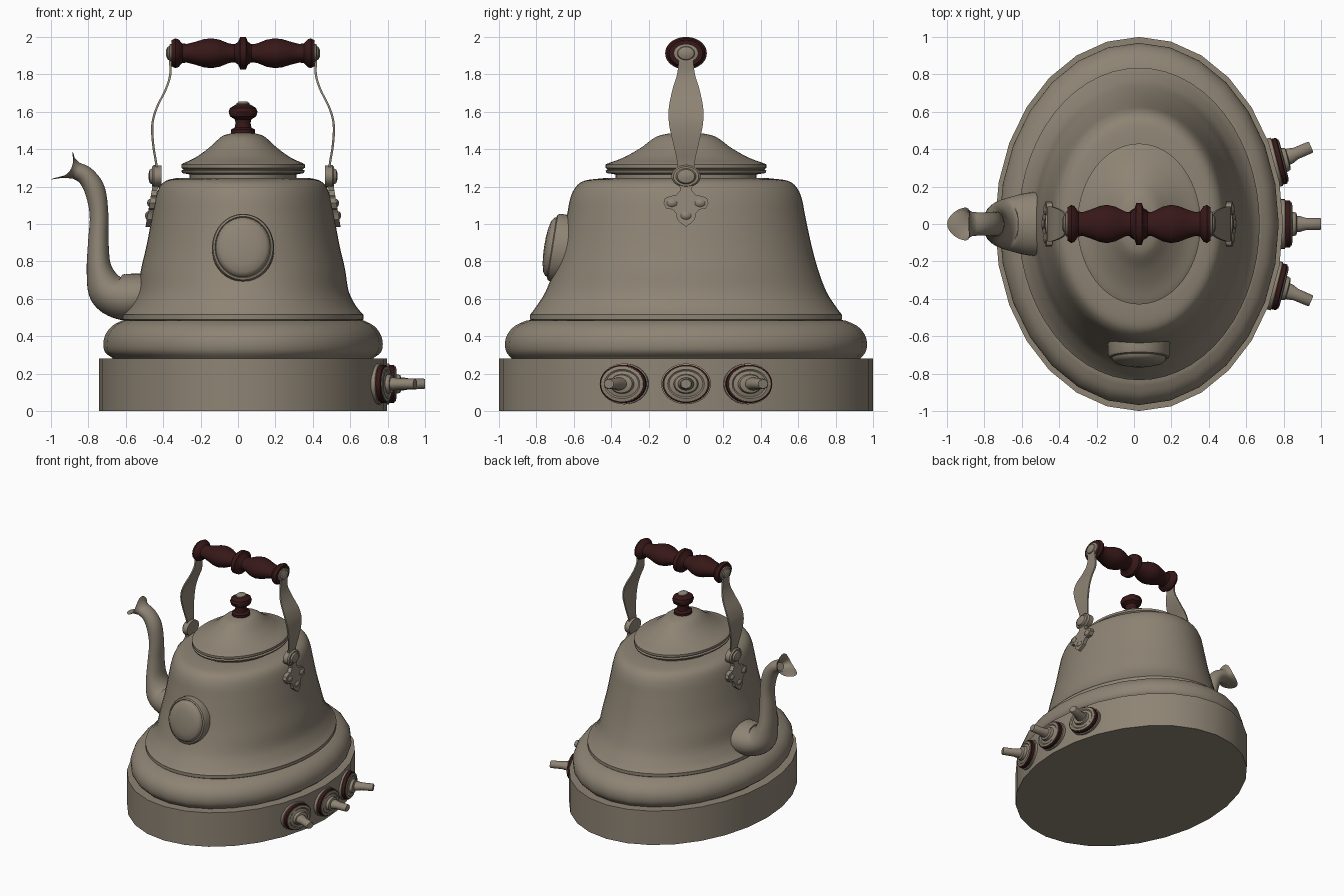
import bpy, bmesh, math
from mathutils import Matrix, Vector

CX = 0.027  # x of the kettle's axis


def material(name, rgb):
    m = bpy.data.materials.new(name)
    m.diffuse_color = (*rgb, 1)
    return m


METAL = material("warm_grey_metal", (0.27, 0.23, 0.175))
WOOD = material("dark_red_wood", (0.038, 0.009, 0.009))


def finish(name, bm, mat, angle=38):
    bmesh.ops.recalc_face_normals(bm, faces=bm.faces)
    me = bpy.data.meshes.new(name)
    bm.to_mesh(me)
    bm.free()
    me.materials.append(mat)
    me.shade_smooth()
    me.set_sharp_from_angle(angle=math.radians(angle))
    ob = bpy.data.objects.new(name, me)
    bpy.context.collection.objects.link(ob)
    return ob


def loft(name, rings, mat, angle=38):
    """Skin a list of closed point rings, capping both ends."""
    bm = bmesh.new()
    vr = [[bm.verts.new(p) for p in r] for r in rings]
    n = len(rings[0])
    for a, b in zip(vr, vr[1:]):
        for i in range(n):
            j = (i + 1) % n
            bm.faces.new((a[i], a[j], b[j], b[i]))
    bm.faces.new(vr[0])
    bm.faces.new(vr[-1])
    return finish(name, bm, mat, angle)


def lathe(name, profile, mat, mtx=Matrix.Translation((CX, 0, 0)), n=56, angle=38):
    """Elliptical turning: profile holds (x radius, y radius, height)."""
    ts = [2 * math.pi * i / n for i in range(n)]
    return loft(name, [[mtx @ Vector((a * math.cos(t), b * math.sin(t), h)) for t in ts]
                       for a, b, h in profile], mat, angle)


def spline(pts, k=5):
    """Catmull-Rom smoothing of tuples of any size."""
    out = []
    for i in range(len(pts) - 1):
        p0, p1, p2, p3 = pts[max(i - 1, 0)], pts[i], pts[i + 1], pts[min(i + 2, len(pts) - 1)]
        for s in range(k):
            t = s / k
            out.append(tuple(0.5 * (2 * b + (c - a) * t + (2 * a - 5 * b + 4 * c - d) * t * t
                                    + (3 * b - a - 3 * c + d) * t ** 3)
                             for a, b, c, d in zip(p0, p1, p2, p3)))
    return out + [tuple(pts[-1])]


def outward(x, y, z, s=1, turn=0):
    """Frame whose local z points along s*x, turned about the vertical."""
    return (Matrix.Translation((x, y, z)) @ Matrix.Rotation(turn, 4, 'Z')
            @ Matrix.Rotation(s * math.pi / 2, 4, 'Y'))


# Base drum, rounded ring and bell-shaped body
lathe("base", [(.77, 1, 0), (.77, 1, .28)], METAL, n=28, angle=30)
lathe("base_ring", [(.69, .92, .27)] + spline(
    [(.70, .935, .285), (.738, .96, .315), (.747, .968, .36), (.735, .955, .41),
     (.70, .915, .455), (.645, .85, .485)], 3) + [(.5, .7, .49)], METAL, n=28)
lathe("body", [(.62, .81, .47), (.645, .835, .49), (.645, .835, .515)] + spline(
    [(.64, .83, .52), (.605, .80, .56), (.565, .75, .64), (.545, .705, .76), (.515, .67, .89),
     (.487, .638, 1.04), (.467, .618, 1.14), (.445, .588, 1.2), (.41, .54, 1.232),
     (.36, .44, 1.245)], 4) + [(.25, .34, 1.247)], METAL)

# Lid with rim
lathe("lid", [(.285, .377, 1.235), (.285, .377, 1.265), (.325, .425, 1.272), (.33, .43, 1.285),
              (.318, .418, 1.292), (.33, .43, 1.30), (.33, .43, 1.318)] + spline(
    [(.32, .415, 1.325), (.255, .335, 1.355), (.185, .245, 1.405), (.13, .178, 1.455),
     (.10, .135, 1.475), (.05, .07, 1.487)], 4) + [(.01, .01, 1.488)], METAL)

# Lid knob
lathe("lid_knob", [(r, r * 1.15, z) for r, z in
                   [(.065, 1.48), (.065, 1.505), (.045, 1.515), (.04, 1.54), (.045, 1.56),
                    (.07, 1.575), (.077, 1.60), (.07, 1.62), (.04, 1.638)]], WOOD, n=32)
lathe("lid_knob_cap", [(.035, .045, 1.625), (.035, .045, 1.645), (.02, .026, 1.656)], METAL, n=24)

# Turned wooden grip, mirrored about its middle
half = [(.087, 0), (.087, .015), (.062, .025), (.048, .045), (.052, .075), (.072, .125),
        (.08, .17), (.075, .21), (.06, .26), (.05, .30), (.052, .325), (.074, .345),
        (.08, .362), (.07, .382)]
grip = [(r, -t) for r, t in reversed(half)] + half[1:]
lathe("handle_grip", [(r, r * 1.28, t) for r, t in grip], WOOD, outward(CX, 0, 1.913), n=40)

# Handle arms, hinges and trefoil mounting plates on both sides
arm = spline([(.388, 1.955, .02), (.39, 1.88, .037), (.389, 1.80, .048), (.413, 1.72, .072),
              (.462, 1.62, .092), (.485, 1.53, .09), (.48, 1.42, .066), (.464, 1.32, .045),
              (.462, 1.25, .045)], 5)
outline = [(.04, 1.23), (.03, 1.18), (.055, 1.153), (.085, 1.15), (.112, 1.138), (.12, 1.112),
           (.105, 1.083), (.07, 1.077), (.052, 1.055), (.048, 1.025), (.025, 1.003), (0, .985)]
outline += [(-y, z) for y, z in reversed(outline[:-1])]


def plate_x(z):
    return .472 + (1.24 - z) * .17


for s, side in ((-1, "left"), (1, "right")):
    loft(f"handle_arm_{side}",
         [[Vector((CX + s * (x + dx), y * w, z))
           for dx, y in ((-.006, -1), (.006, -1), (.006, 1), (-.006, 1))] for x, z, w in arm], METAL)
    lathe(f"grip_end_cap_{side}", [(.05, .066, -.015), (.05, .066, .006), (.037, .047, .01),
                                   (.034, .043, .018), (.018, .024, .026)],
          METAL, outward(CX + s * .385, 0, 1.913, s), n=28)
    lathe(f"hinge_{side}", [(.058, .078, -.025), (.06, .078, .015), (.052, .068, .025),
                            (.042, .054, .025), (.036, .046, .037), (.015, .02, .043)],
          METAL, outward(CX + s * .462, 0, 1.255, s), n=28)
    loft(f"mount_plate_{side}",
         [[Vector((CX + s * (plate_x(z) + d), y, z)) for y, z in outline] for d in (-.025, .006)], METAL)
    for i, (y, z) in enumerate(((-.075, 1.112), (.075, 1.112), (0, 1.045))):
        lathe(f"rivet_{side}_{i + 1}", [(.022, .028, -.01), (.022, .028, .008), (.014, .018, .016),
                                        (.004, .005, .019)],
              METAL, outward(CX + s * plate_x(z), y, z, s), n=16)

# Curved spout: path of (x, z, in-plane radius, sideways radius)
path = spline([(-.42, .61, .125, .17), (-.54, .61, .125, .17), (-.625, .612, .122, .155),
               (-.70, .65, .105, .13), (-.742, .76, .068, .10), (-.747, .90, .055, .078),
               (-.743, 1.05, .05, .067), (-.765, 1.18, .055, .065), (-.812, 1.255, .05, .062),
               (-.865, 1.285, .046, .064)], 5)
N = 32


def spout_ring(x, z, r, ry, d, dip=0):
    d = d.normalized()
    ring = []
    for i in range(N):
        t = 2 * math.pi * i / N
        side, up = math.sin(t), math.cos(t) * r
        back = -dip * side * side  # pulls the sides of the mouth back
        ring.append(Vector((x + d.y * up + d.x * back, side * ry, z - d.x * up + d.y * back)))
    return ring


rings = []
for i, (x, z, r, ry) in enumerate(path):
    a, b = path[max(i - 1, 0)], path[min(i + 1, len(path) - 1)]
    rings.append(spout_ring(x, z, r, ry, Vector((b[0] - a[0], b[1] - a[1]))))
mouth = Vector((-.785, .615))
rings += [spout_ring(-.905, 1.30, .062, .076, Vector((-.82, .5)), .02),
          spout_ring(-.941, 1.312, .094, .088, mouth, .05),
          spout_ring(-.938, 1.31, .084, .078, mouth, .05),
          spout_ring(-.90, 1.298, .05, .064, mouth, .02),
          spout_ring(-.855, 1.275, .03, .045, mouth)]
loft("spout", rings, METAL, 50)

# Oval domed medallion on the front, tilted with the body
tilt = Matrix.Translation((CX, -.663, .868)) @ Matrix.Rotation(math.radians(90 - 9), 4, 'X')
lathe("front_medallion", [(.166, .183, -.05), (.166, .183, .035), (.16, .177, .05),
                          (.15, .166, .055), (.146, .162, .05), (.142, .157, .066),
                          (.125, .138, .08), (.085, .095, .09), (.04, .045, .095),
                          (.005, .005, .096)], METAL, tilt, n=48)

# Three control knobs on the right of the base
for y, disc_turn, stem_turn, label in ((-.33, -14, -23, "front"), (0, 0, 0, "middle"),
                                       (.33, 14, 23, "back")):
    x = CX + .77 * math.sqrt(1 - y * y)
    disc = outward(x, y, .145, 1, math.radians(disc_turn))
    lathe(f"knob_flange_{label}", [(.109, .133, -.04), (.109, .133, .01), (.1, .124, .014)],
          METAL, disc, n=36)
    lathe(f"knob_rim_{label}", [(.102, .126, .0), (.102, .126, .036), (.095, .117, .041)],
          WOOD, disc, n=36)
    lathe(f"knob_face_{label}", [(.094, .116, .03), (.094, .116, .046), (.078, .098, .05),
                                 (.07, .09, .044), (.052, .066, .05), (.048, .06, .07),
                                 (.035, .045, .075)], METAL, disc, n=36)
    length = .203 if y == 0 else .21
    lathe(f"knob_stem_{label}", [(.036, .046, .03), (.034, .042, .09), (.029, .033, .12),
                                 (.028, .032, length - .006), (.024, .028, length)],
          METAL, outward(x, y, .145, 1, math.radians(stem_turn)), n=20)
